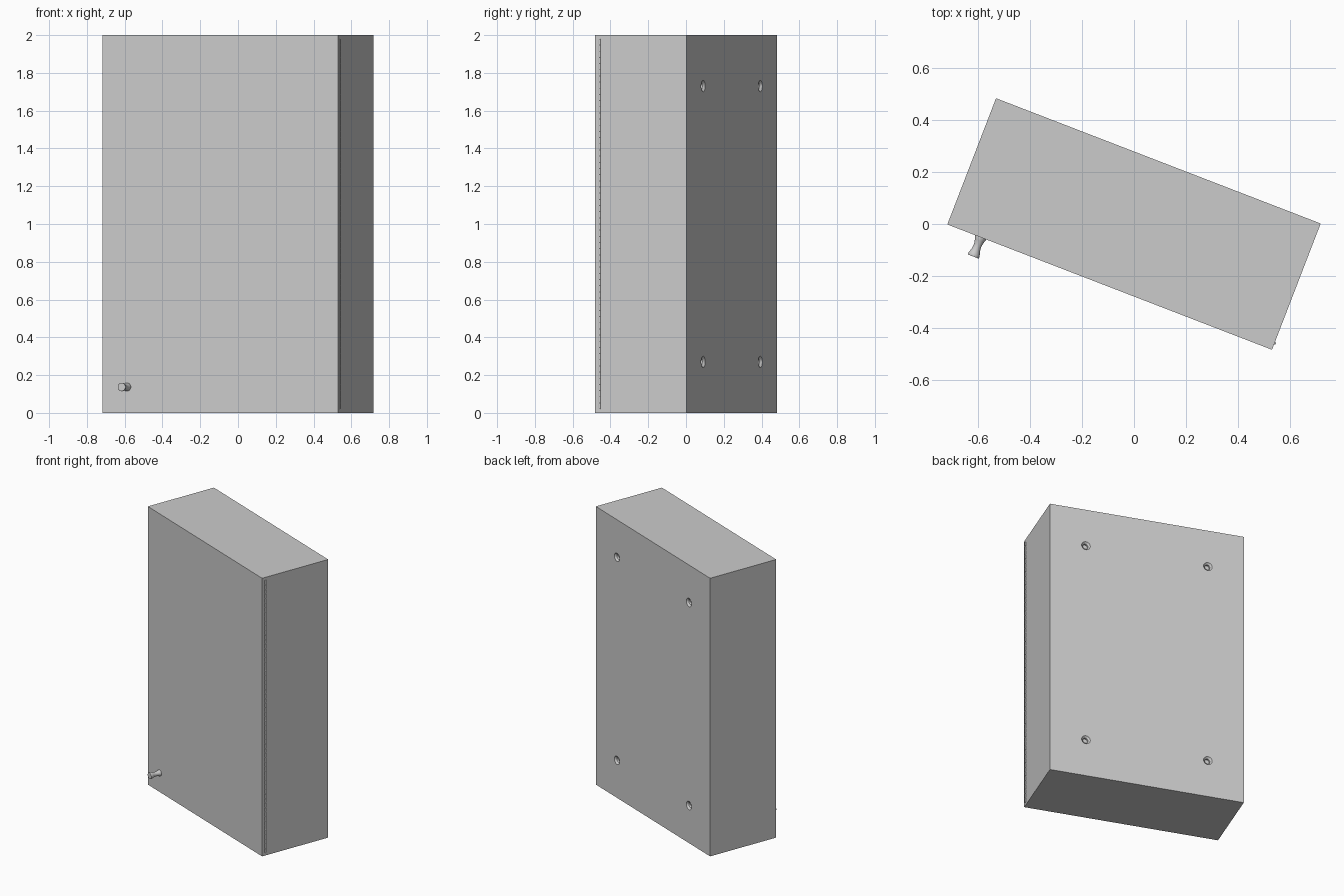
import bpy, bmesh, math
from mathutils import Matrix, Vector

if "Cube" in bpy.data.objects:
    bpy.data.objects.remove(bpy.data.objects["Cube"])

W, D, H = 1.335, 0.519, 2.0
TURN = Matrix.Rotation(math.radians(-21.1), 4, 'Z')


def add_object(name, bm, smooth=True):
    bmesh.ops.recalc_face_normals(bm, faces=bm.faces)
    mesh = bpy.data.meshes.new(name)
    bm.to_mesh(mesh)
    bm.free()
    obj = bpy.data.objects.new(name, mesh)
    bpy.context.collection.objects.link(obj)
    obj.matrix_world = TURN
    if smooth:
        bpy.ops.object.select_all(action='DESELECT')
        obj.select_set(True)
        bpy.context.view_layer.objects.active = obj
        bpy.ops.object.shade_smooth_by_angle(angle=math.radians(35))
    return obj


def lathe(bm, profile, origin, axis, sides=32):
    """Closed solid of revolution; profile is (radius, distance along axis)."""
    rot = Vector(axis).to_track_quat('Z', 'Y')
    rings = []
    for r, t in profile:
        rings.append([bm.verts.new(Vector(origin) + rot @ Vector(
            (r * math.cos(2 * math.pi * i / sides), r * math.sin(2 * math.pi * i / sides), t)))
            for i in range(sides)])
    for a, b in zip(rings, rings[1:]):
        for i in range(sides):
            j = (i + 1) % sides
            bm.faces.new((a[i], a[j], b[j], b[i]))
    bm.faces.new(rings[0][::-1])
    bm.faces.new(rings[-1])


# Cabinet body
bm = bmesh.new()
bmesh.ops.create_cube(bm, size=1, matrix=Matrix.Translation((0, 0, H / 2))
                      @ Matrix.Diagonal((W, D, H, 1)))
body = add_object("cabinet_body", bm, smooth=False)

# Stepped mounting holes in the back
bm = bmesh.new()
for x in (-0.42, 0.42):
    for z in (0.27, 1.73):
        lathe(bm, [(0.018, -0.025), (0.018, -0.012), (0.03, 0), (0.03, 0.02)],
              (x, D / 2, z), (0, 1, 0))
cutter = add_object("mounting_hole_cutter", bm, smooth=False)
cutter.hide_render = True
cutter.hide_set(True)
cut = body.modifiers.new("mounting_holes", 'BOOLEAN')
cut.operation = 'DIFFERENCE'
cut.solver = 'EXACT'
cut.object = cutter

# Flared door knob, lower left of the front
bm = bmesh.new()
lathe(bm, [(0.022, -0.003), (0.022, 0.004), (0.0185, 0.014), (0.0155, 0.028), (0.015, 0.038),
           (0.0165, 0.05), (0.020, 0.062), (0.0225, 0.07), (0.0225, 0.077), (0.0215, 0.079)],
      (-0.53, -D / 2, 0.137), (0, -1, 0))
add_object("door_knob", bm)

# Piano hinge: slim pin with a row of knuckles along the right side
bm = bmesh.new()
hx, hy, z0, length, count = W / 2 - 0.001, -D / 2 + 0.027, 0.02, 1.96, 60
lathe(bm, [(0.004, 0), (0.004, length)], (hx, hy, z0), (0, 0, 1), 12)
pitch = length / count
for i in range(count):
    lathe(bm, [(0.0065, 0), (0.0065, pitch * 0.85)],
          (hx, hy, z0 + pitch * (i + 0.075)), (0, 0, 1), 12)
add_object("piano_hinge", bm)
